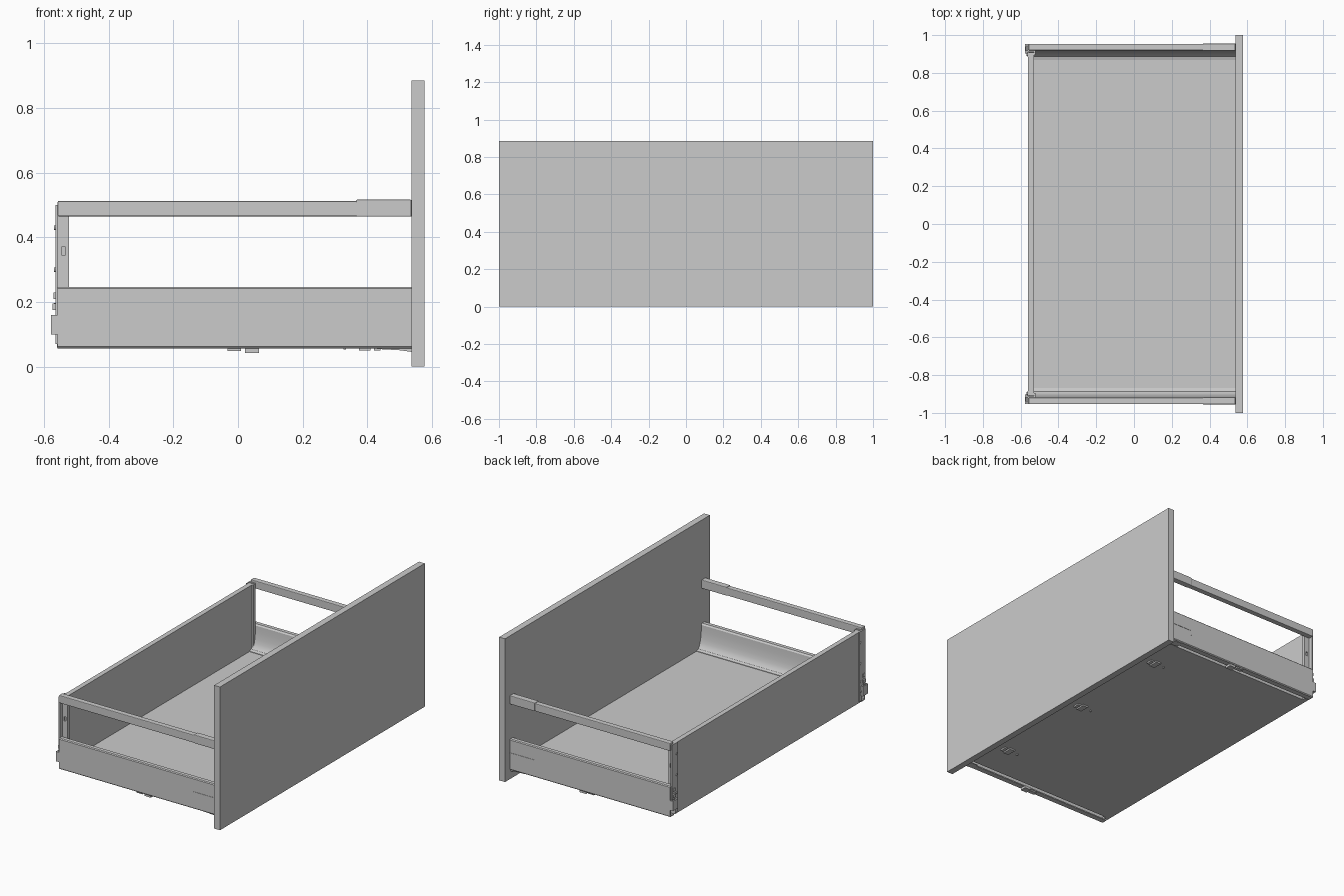
import bpy, bmesh, math
from mathutils import Matrix, Vector

if "Cube" in bpy.data.objects:
    bpy.data.objects.remove(bpy.data.objects["Cube"])


def finish(name, bm, mirror=False, bevel=0.0):
    bmesh.ops.recalc_face_normals(bm, faces=bm.faces)
    me = bpy.data.meshes.new(name)
    bm.to_mesh(me)
    bm.free()
    ob = bpy.data.objects.new(name, me)
    bpy.context.collection.objects.link(ob)
    if bevel:
        m = ob.modifiers.new("bevel", 'BEVEL')
        m.width, m.segments = bevel, 2
    if mirror:
        m = ob.modifiers.new("mirror", 'MIRROR')
        m.use_axis = (False, True, False)
        m.use_mirror_merge = False
    return ob


def boxes(name, specs, mirror=False, bevel=0.0):
    """Each spec is x0, x1, y0, y1, z0, z1."""
    bm = bmesh.new()
    for x0, x1, y0, y1, z0, z1 in specs:
        mat = (Matrix.Translation(((x0 + x1) / 2, (y0 + y1) / 2, (z0 + z1) / 2))
               @ Matrix.Diagonal((x1 - x0, y1 - y0, z1 - z0, 1)))
        bmesh.ops.create_cube(bm, size=1, matrix=mat)
    return finish(name, bm, mirror, bevel)


def extrude(name, pts, step, mirror=False):
    bm = bmesh.new()
    face = bm.faces.new([bm.verts.new(p) for p in pts])
    new = bmesh.ops.extrude_face_region(bm, geom=[face], use_keep_orig=True)["geom"]
    bmesh.ops.translate(bm, vec=Vector(step),
                        verts=[g for g in new if isinstance(g, bmesh.types.BMVert)])
    return finish(name, bm, mirror)


def smooth(ob):
    bpy.ops.object.select_all(action='DESELECT')
    ob.select_set(True)
    bpy.context.view_layer.objects.active = ob
    bpy.ops.object.shade_smooth_by_angle(angle=math.radians(30))


BACK, FRONT = -0.558, 0.537

# Main boards
boxes("front_panel", [(FRONT, 0.577, -1, 1, 0, 0.885)])
boxes("back_panel", [(-0.56, -0.53, -0.908, 0.908, 0.06, 0.497)])
boxes("floor_board", [(-0.53, FRONT, -0.89, 0.89, 0.06, 0.094)])

# Hollow side wall: outer skin, curved inner skin, open channel underneath
inner = [(0.925, 0.247), (0.918, 0.238), (0.916, 0.2), (0.911, 0.16), (0.905, 0.135),
         (0.897, 0.115), (0.886, 0.102), (0.868, 0.097)]
outer = [(0.915, 0.057), (0.948, 0.057), (0.953, 0.062), (0.953, 0.242), (0.948, 0.247)]
cavity = [(0.868, 0.094), (0.89, 0.094), (0.905, 0.115), (0.922, 0.17), (0.926, 0.23),
          (0.945, 0.23), (0.945, 0.064), (0.915, 0.064)]
side = extrude("side_wall", [(BACK, y, z) for y, z in outer + inner + cavity],
               (FRONT - BACK, 0, 0), mirror=True)
smooth(side)

# Cover seam on the outside of each wall
boxes("cover_seam", [(0.365, FRONT, 0.952, 0.955, 0.160, 0.164),
                     (0.365, 0.368, 0.952, 0.955, 0.13, 0.164)], mirror=True)

# Upper side rails with front sleeves
boxes("upper_rail", [(BACK, 0.37, 0.919, 0.953, 0.465, 0.513)], mirror=True, bevel=0.004)
boxes("rail_sleeve", [(0.365, FRONT, 0.917, 0.955, 0.464, 0.517)], mirror=True, bevel=0.004)

# Rear corner post: slotted web plus rear flange
y0, y1 = 0.910, 0.918
boxes("rear_post", [
    (-0.56, -0.546, y0, y1, 0.1, 0.5),
    (-0.534, -0.522, y0, y1, 0.1, 0.5),
    (-0.546, -0.534, y0, y1, 0.1, 0.345),
    (-0.546, -0.534, y0, y1, 0.37, 0.5),
    (-0.565, -0.556, y0, 0.945, 0.16, 0.5),
    (-0.565, -0.56, 0.885, y0, 0.07, 0.5),
    (-0.53, -0.522, 0.895, y0, 0.1, 0.497)], mirror=True)

# Rear hook, a small open bracket behind the wall
boxes("rear_hook", [
    (-0.578, -0.57, 0.902, 0.953, 0.1, 0.16),
    (-0.578, -0.556, 0.946, 0.953, 0.1, 0.16),
    (-0.578, -0.556, 0.902, 0.91, 0.1, 0.16),
    (-0.574, -0.556, 0.915, 0.94, 0.175, 0.195),
    (-0.57, -0.556, 0.915, 0.94, 0.21, 0.23)], mirror=True)

# Screw heads on the rear flange
bm = bmesh.new()
for z in (0.13, 0.19, 0.3, 0.43):
    bmesh.ops.create_cone(bm, cap_ends=True, segments=12, radius1=0.007, radius2=0.007,
                          depth=0.006, matrix=Matrix.Translation((-0.566, 0.897, z))
                          @ Matrix.Rotation(math.pi / 2, 4, 'Y'))
finish("rear_screws", bm, mirror=True)

# Clips beneath the side channels, and a tapered front catch
boxes("channel_clip", [(0.022, 0.065, 0.905, 0.945, 0.043, 0.058),
                       (-0.032, 0.01, 0.92, 0.945, 0.049, 0.058)], mirror=True)
extrude("front_catch", [(0.43, 0.9, 0.058), (0.43, 0.9, 0.055), (0.5, 0.9, 0.051),
                        (FRONT, 0.9, 0.046), (FRONT, 0.9, 0.058)],
        (0, 0.045, 0), mirror=True)

# Three fixing plates joining the floor to the front panel
plates = []
for y in (-0.66, 0, 0.66):
    plates += [(0.375, 0.41, y - 0.03, y + 0.03, 0.051, 0.061),
               (0.42, 0.44, y - 0.02, y + 0.02, 0.051, 0.061),
               (0.326, 0.334, y - 0.006, y + 0.006, 0.053, 0.061)]
boxes("fixing_plates", plates)
